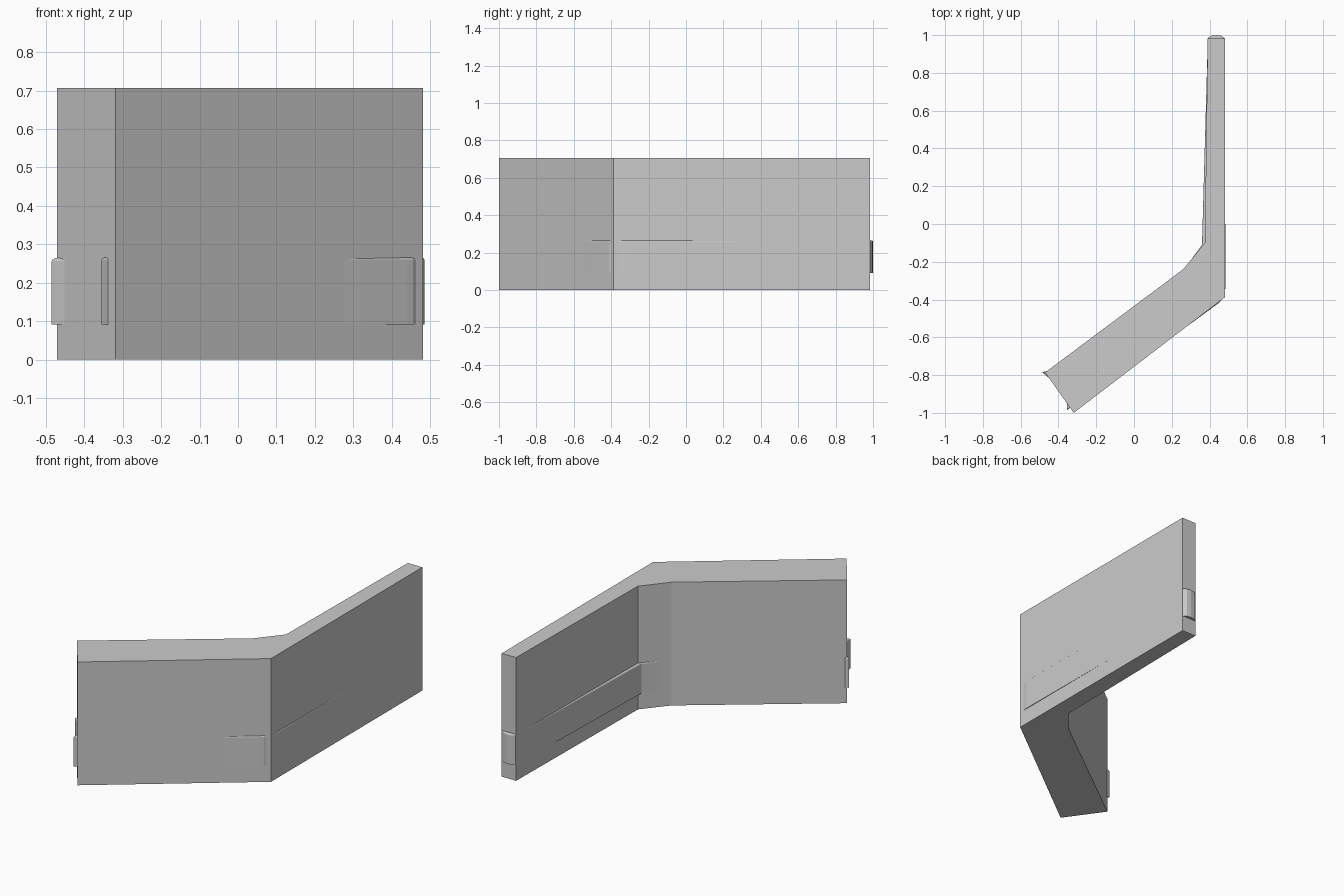
import bpy, bmesh

if "Cube" in bpy.data.objects:
    bpy.data.objects.remove(bpy.data.objects["Cube"])


def prism(name, outline, z0, z1, round_top=0.0):
    """Extrude a plan outline between two heights, optionally rounding the top rim."""
    bm = bmesh.new()
    base = bm.faces.new([bm.verts.new((x, y, z0)) for x, y in outline])
    ext = bmesh.ops.extrude_face_region(bm, geom=[base])["geom"]
    for v in ext:
        if isinstance(v, bmesh.types.BMVert):
            v.co.z = z1
    if not base.is_valid or len(bm.faces) < len(outline) + 2:
        bm.faces.new([v for v in bm.verts if v.co.z == z0])
    bmesh.ops.recalc_face_normals(bm, faces=bm.faces[:])
    if round_top:
        rim = [e for e in bm.edges if all(abs(v.co.z - z1) < 1e-5 for v in e.verts)]
        bmesh.ops.bevel(bm, geom=rim, offset=round_top, segments=3,
                        profile=0.5, affect='EDGES', clamp_overlap=True)
    mesh = bpy.data.meshes.new(name)
    bm.to_mesh(mesh)
    bm.free()
    obj = bpy.data.objects.new(name, mesh)
    bpy.context.collection.objects.link(obj)
    return obj


# Bent wall panel
prism("wall", [(0.39, 0.983), (0.481, 0.983), (0.481, -0.388), (-0.319, -1.0),
               (-0.471, -0.786), (0.26, -0.24), (0.375, -0.10)], 0, 0.707)

# Rail running inside the wall, just breaking through its outer faces and far end
prism("rail", [(0.391, 0.985), (0.41, 0.997), (0.435, 1.0), (0.46, 0.997), (0.478, 0.985),
               (0.480, 0.53), (0.485, -0.33), (0.480, -0.365), (0.465, -0.399),
               (0.455, -0.413), (0.44, -0.425), (0.32, -0.513), (-0.30, -0.96),
               (-0.44, -0.78), (0.25, -0.26), (0.36, -0.11)], 0.092, 0.266, 0.007)

# Two rail lips poking out of the near end
prism("rail_lip_inner", [(-0.485, -0.785), (-0.45, -0.815), (-0.44, -0.78), (-0.465, -0.779)],
      0.092, 0.266, 0.01)
prism("rail_lip_outer", [(-0.355, -0.985), (-0.335, -0.972), (-0.335, -0.94), (-0.355, -0.94)],
      0.092, 0.266, 0.008)
